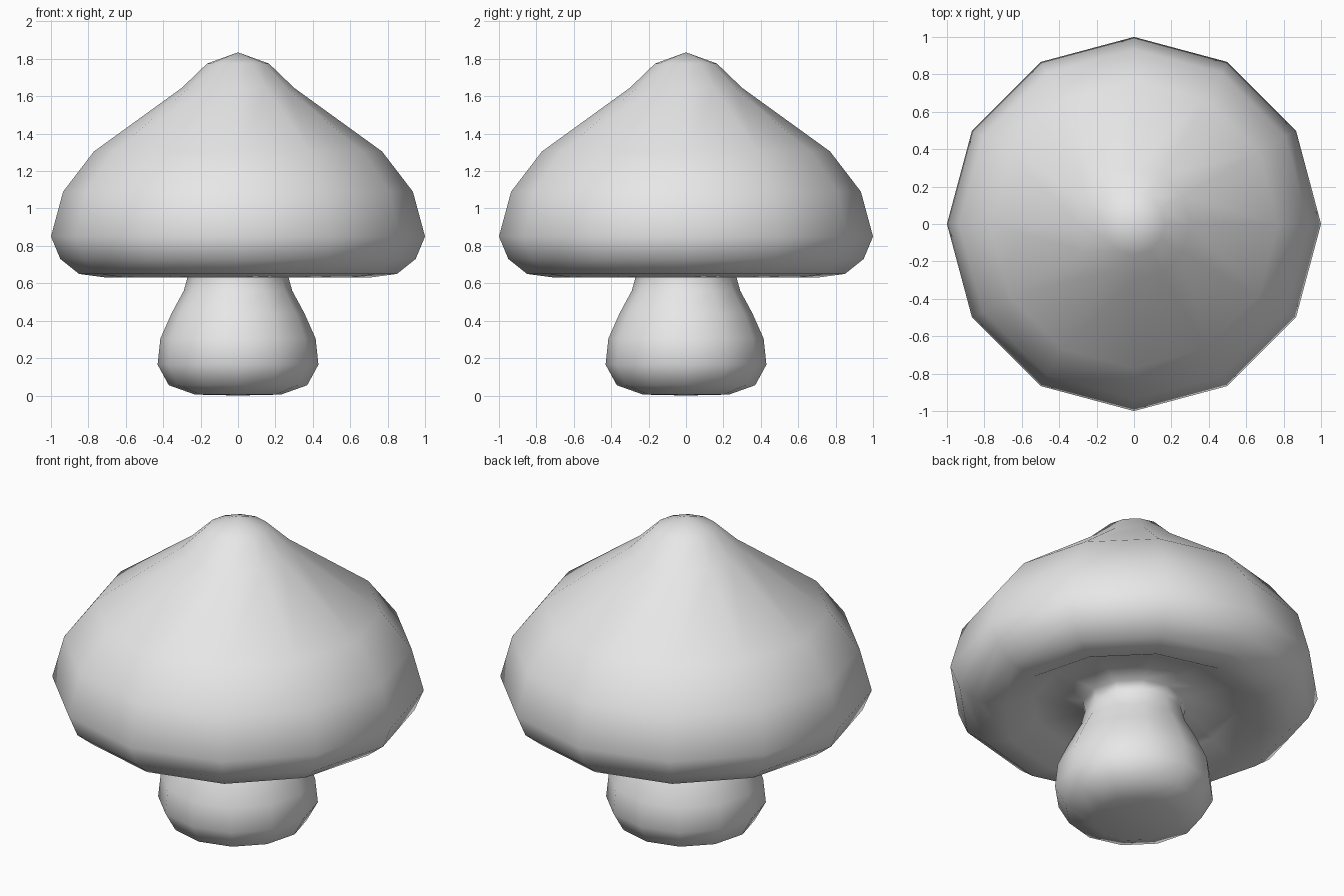
import bpy
import bmesh
from math import tau

cube = bpy.data.objects.get("Cube")
if cube:
    bpy.data.objects.remove(cube, do_unlink=True)

SIDES = 12

# Profiles as (radius, height), running from the ground up to the tip
STEM = [(0, 0), (0.23, 0.005), (0.37, 0.055), (0.43, 0.165), (0.415, 0.305),
        (0.355, 0.44), (0.29, 0.56), (0.265, 0.65), (0.28, 0.71)]
UNDERSIDE = [(0.55, 0.71), (0.7, 0.63)]
CAP = [(0.85, 0.65), (0.95, 0.73), (1.0, 0.85), (0.935, 1.09), (0.77, 1.305),
       (0.3, 1.645), (0.165, 1.775), (0, 1.835)]


def flat_material(name, color):
    mat = bpy.data.materials.new(name)
    mat.use_nodes = True
    mat.diffuse_color = color
    bsdf = next(n for n in mat.node_tree.nodes if n.type == 'BSDF_PRINCIPLED')
    bsdf.inputs["Base Color"].default_value = color
    return mat


def lathe(name, profile, mat):
    """Spin a profile around the z axis into a smooth closed body."""
    bm = bmesh.new()
    verts = [bm.verts.new((r, 0, z)) for r, z in profile]
    edges = [bm.edges.new(pair) for pair in zip(verts, verts[1:])]
    bmesh.ops.spin(bm, geom=verts + edges, cent=(0, 0, 0), axis=(0, 0, 1),
                   angle=tau, steps=SIDES)
    bmesh.ops.remove_doubles(bm, verts=bm.verts[:], dist=0.0005)
    bmesh.ops.recalc_face_normals(bm, faces=bm.faces[:])
    for face in bm.faces:
        face.smooth = True
    mesh = bpy.data.meshes.new(name)
    bm.to_mesh(mesh)
    bm.free()
    mesh.materials.append(mat)
    obj = bpy.data.objects.new(name, mesh)
    bpy.context.collection.objects.link(obj)
    return obj


# Cap and stem are one continuous skin, so shading flows through the neck
grey = flat_material("light_grey", (0.8, 0.8, 0.8, 1))
lathe("mushroom_cap_and_stem", STEM + UNDERSIDE + CAP, grey)
